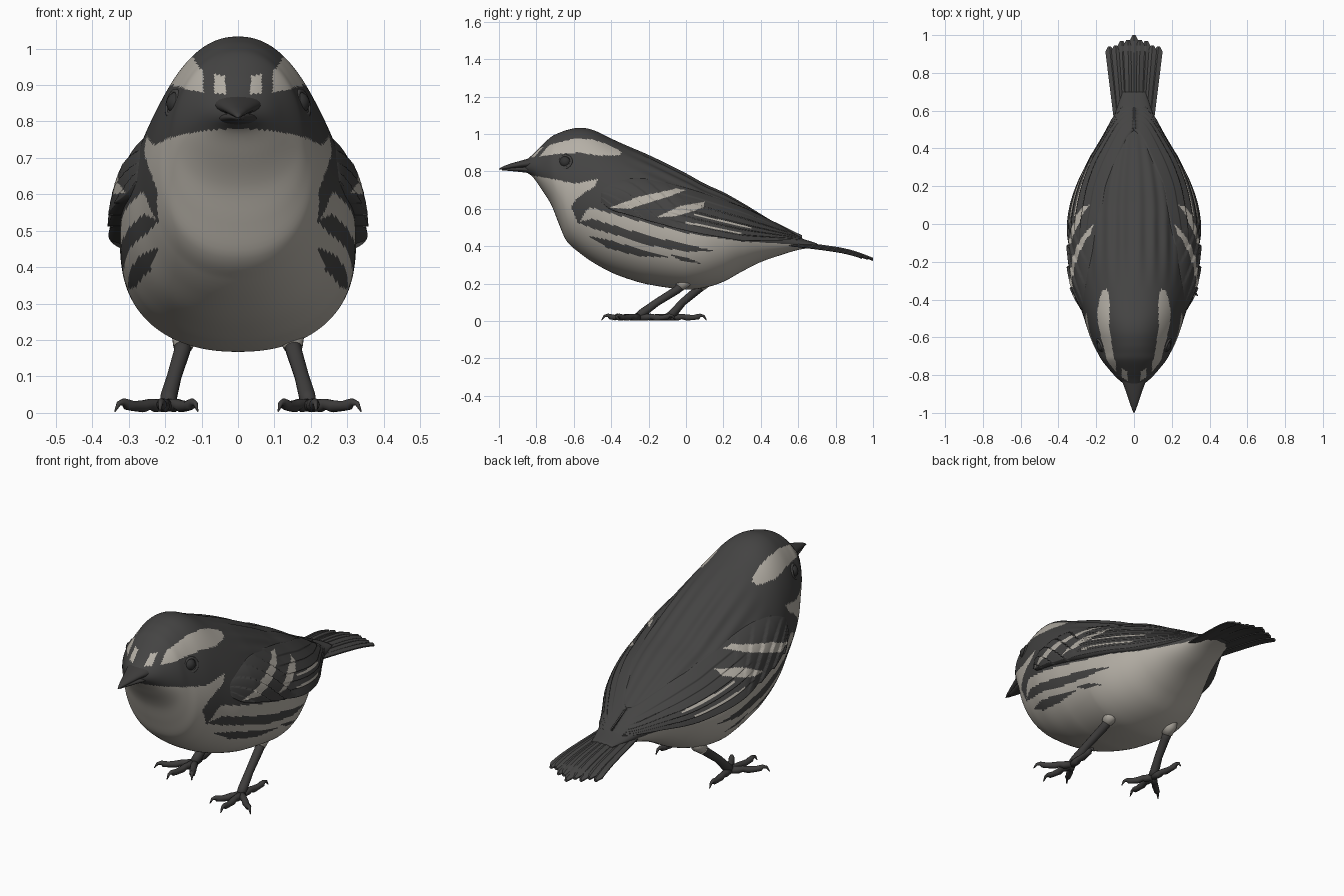
import bpy, bmesh, math
from mathutils import Vector

if "Cube" in bpy.data.objects:
    bpy.data.objects.remove(bpy.data.objects["Cube"])


def material(name, rgb):
    m = bpy.data.materials.new(name)
    m.diffuse_color = (*rgb, 1)
    m.use_nodes = True
    m.node_tree.nodes["Principled BSDF"].inputs["Base Color"].default_value = m.diffuse_color
    return m


DARK = material("charcoal feathers", (0.058, 0.057, 0.056))
LIGHT = material("pale feathers", (0.46, 0.43, 0.38))
HORN = material("dark horn", (0.048, 0.046, 0.045))
BLACK = material("eye black", (0.035, 0.035, 0.035))


def interp(table, t):
    """Smooth (Hermite) interpolation of rows (t, a, b, ...)."""
    n = len(table)
    t = min(max(t, table[0][0]), table[-1][0])
    i = max(k for k in range(n - 1) if table[k][0] <= t)
    p, q = table[i], table[i + 1]
    o, r = table[max(i - 1, 0)], table[min(i + 2, n - 1)]
    d = q[0] - p[0]
    s = (t - p[0]) / d
    out = []
    for k in range(1, len(p)):
        m0, m1 = (q[k] - o[k]) / (q[0] - o[0]) * d, (r[k] - p[k]) / (r[0] - p[0]) * d
        out.append((2*s**3 - 3*s*s + 1) * p[k] + (s**3 - 2*s*s + s) * m0
                   + (3*s*s - 2*s**3) * q[k] + (s**3 - s*s) * m1)
    return out


def inside(poly, y, z):
    hit = False
    for (a, b), (c, d) in zip(poly, poly[1:] + poly[:1]):
        if (b > z) != (d > z) and y < (c - a) * (z - b) / (d - b) + a:
            hit = not hit
    return hit


def loft(name, rings, mats, closed=True, rule=None, smooth=True, mirror=False):
    bm = bmesh.new()
    vs = [[bm.verts.new(p) for p in r] for r in rings]
    n = len(rings[0])
    for a, b in zip(vs, vs[1:]):
        for j in range(n if closed else n - 1):
            k = (j + 1) % n
            bm.faces.new((a[j], a[k], b[k], b[j]))
    if closed:
        bm.faces.new(vs[0])
        bm.faces.new(vs[-1])
    bmesh.ops.recalc_face_normals(bm, faces=bm.faces)
    for f in bm.faces:
        f.smooth = smooth
        if rule:
            f.material_index = rule(f.calc_center_median())
    me = bpy.data.meshes.new(name)
    bm.to_mesh(me)
    bm.free()
    for m in mats:
        me.materials.append(m)
    ob = bpy.data.objects.new(name, me)
    bpy.context.collection.objects.link(ob)
    if mirror:
        ob.modifiers.new("mirror", 'MIRROR')
    return ob


def tube(name, pts, mat, sides=10):
    """Round tube through (x, y, z, radius) points."""
    ps = [Vector(p[:3]) for p in pts]
    rings = []
    for i, p in enumerate(ps):
        d = (ps[min(i + 1, len(ps) - 1)] - ps[max(i - 1, 0)]).normalized()
        side = d.cross(Vector((0.0, 0.05, 1))).normalized()
        up = side.cross(d)
        rings.append([p + pts[i][3] * (side * math.cos(a) + up * math.sin(a))
                      for a in (2 * math.pi * j / sides for j in range(sides))])
    return loft(name, rings, [mat])


# Body and head: y, top z, bottom z, half width
BODY = [(-.86, .855, .80, .035), (-.82, .89, .77, .085), (-.78, .93, .715, .122),
        (-.72, .985, .62, .17), (-.68, 1.005, .52, .192), (-.64, 1.02, .43, .213),
        (-.57, 1.033, .365, .24), (-.5, 1.022, .315, .262), (-.4, .975, .26, .293),
        (-.3, .93, .222, .311), (-.2, .885, .195, .32), (0, .785, .168, .318),
        (.1, .73, .178, .303), (.2, .685, .21, .27), (.3, .63, .265, .225),
        (.4, .57, .315, .175), (.5, .51, .35, .13), (.6, .45, .38, .095), (.7, .415, .395, .06)]


def pear(y, c):
    """Narrows the upper half of the front of the bird."""
    return 1 - .13 * c * max(0, min(1, (.3 - y) / .3))


def half_width(y, z):
    top, bot, w = interp(BODY, y)
    c = max(-1, min(1, (z - (top + bot) / 2) / ((top - bot) / 2)))
    return w * (1 - c * c) ** .45 * pear(y, c)


# Plumage regions in side view (y, z)
UNDER = [(-.9, .79), (-.8, .775), (-.7, .755), (-.59, .735), (-.47, .76), (-.49, .72), (-.58, .66),
         (-.615, .61), (-.575, .52), (-.53, .60), (-.5, .605), (-.4, .575), (-.2, .52), (0, .47),
         (.3, .425), (.66, .405), (.8, .3), (.8, 0), (-1, 0)]
BROW = [(-.83, .875), (-.78, .925), (-.68, .955), (-.59, .977), (-.5, .97), (-.42, .945),
        (-.345, .905), (-.35, .885), (-.46, .885), (-.58, .9), (-.67, .895), (-.78, .88)]
STREAKS = [[(-.59, .53), (-.5, .545), (-.4, .515), (-.2, .455), (0, .41), (.15, .375), (.0, .37),
            (-.2, .405), (-.36, .455), (-.5, .495)],
           [(-.52, .455), (-.42, .435), (-.25, .385), (-.08, .34), (-.25, .345), (-.42, .39)],
           [(-.1, .365), (.03, .33), (.08, .305), (-.03, .325)]]


def body_colour(c):
    x, y, z = abs(c.x), c.y, c.z
    if any(inside(s, y, z) for s in STREAKS):
        return 0
    if x > .032 and inside(BROW, y, z):
        return int(not (.065 < x < .095 and y < -.68))
    return int(inside(UNDER, y, z))


rings = []
for i in range(209):
    y = -.86 + 1.56 * i / 208
    top, bot, w = interp(BODY, y)
    zc, h = (top + bot) / 2, (top - bot) / 2
    fade = max(0, min(1, (y + .35) / .25, (.6 - y) / .2))
    ring = []
    for j in range(232):
        a = 2 * math.pi * j / 232
        s, c = math.sin(a), math.cos(a)
        k = 1 + .016 * fade * math.sin(24 * a) * max(0, c)     # back feather ridges
        ring.append((k * w * pear(y, c) * math.copysign(abs(s) ** .9, s), y, zc + k * h * c))
    rings.append(ring)
loft("body", rings, [DARK, LIGHT], rule=body_colour)

# Folded wings laid over the body: y, lower z, upper z
WING = [(-.46, .64, .70), (-.4, .595, .73), (-.3, .565, .755), (-.18, .53, .75), (.02, .478, .70),
        (.2, .445, .64), (.3, .43, .605), (.45, .43, .535), (.62, .435, .452)]
BARS = [[(-.41, .605), (-.25, .665), (-.05, .708), (0, .70), (-.12, .655), (-.3, .6)],
        [(-.16, .555), (-.03, .615), (.1, .638), (.09, .605), (-.05, .56)],
        [(.0, .52), (.3, .462), (.3, .472), (0, .532)],
        [(.04, .565), (.35, .493), (.35, .501), (.04, .575)]]
rings = []
for i in range(145):
    y = -.46 + 1.08 * i / 144
    lo, hi = interp(WING, y)
    fade = max(0, min(1, (y + .46) / .14)) ** .6 * max(.15, min(1, (.66 - y) / .3))
    row = [(half_width(y, lo) - .03, y, lo)]
    for j in range(57):
        u = j / 56
        z = lo + (hi - lo) * u
        quill = 1 - (u * 6) % 1                      # long flight feathers
        scale = (y * 9 + u * 3) % 1                  # short covert feathers
        mix = max(0, min(1, (y + .1) / .1))
        off = .03 * (1 - u ** 3) + .012 * (mix * quill + (1 - mix) * scale) * (1 - u ** 4)
        row.append((max(.004, half_width(y, z) - .004 + off * fade), y, z + .006 * u))
    row.append((max(.002, half_width(y, hi) - .03), y, hi - .01))
    rings.append(row)
loft("wing", rings, [DARK, LIGHT], closed=False, mirror=True,
     rule=lambda c: int(any(inside(b, c.y, c.z) for b in BARS)))

# Tail: overlapping fanned feathers
DROOP = [(.45, .435), (.6, .418), (.8, .392), (.9, .37), (1.0, .333)]
for i in range(-4, 5):
    end = 1.0 - .015 * abs(i) - (.01 if i % 2 else 0)
    rings = []
    for k in range(19):
        t = k / 18
        y = .45 + (end - .45) * t
        z = interp(DROOP, y)[0] - .003 * abs(i) + .003 * (i % 2)
        cx = i * (.019 + .0135 * t)
        hw = (.018 + .007 * t) * math.sqrt(max(.1, 1 - max(0, (t - .94) / .06) ** 2))
        rings.append([(cx - hw, y, z - .003), (cx, y, z + .005), (cx + hw, y, z - .003),
                      (cx + hw, y, z - .009), (cx, y, z - .012), (cx - hw, y, z - .009)])
    loft("tail_feather", rings, [DARK], smooth=False)

# Bill in two halves: y, centre z, half width, half height
UPPER = [(-.77, .85, .08, .04), (-.82, .846, .068, .029), (-.88, .838, .045, .02),
         (-.94, .827, .025, .014), (-.98, .818, .011, .008), (-1.0, .812, .002, .002)]
LOWER = [(-.77, .805, .072, .026), (-.82, .808, .06, .02), (-.88, .811, .038, .015),
         (-.94, .811, .02, .009), (-.985, .81, .004, .004)]
for name, prof in (("upper_bill", UPPER), ("lower_bill", LOWER)):
    loft(name, [[(w * math.cos(a), y, z + h * math.sin(a))
                 for a in (math.pi * j / 10 for j in range(20))] for y, z, w, h in prof], [HORN])

# Eyes with a raised lid ring
ex = half_width(-.645, .85)
for s in (-1, 1):
    bpy.ops.mesh.primitive_uv_sphere_add(segments=24, ring_count=16, radius=.032,
                                         location=(s * (ex - .018), -.645, .85))
    eye = bpy.context.object
    eye.name = "eye"
    eye.data.materials.append(BLACK)
    bpy.ops.mesh.primitive_torus_add(major_radius=.034, minor_radius=.007, major_segments=28,
                                     minor_segments=8, location=(s * (ex - .004), -.645, .85),
                                     rotation=(0, math.pi / 2 - s * .25, -s * .4))
    lid = bpy.context.object
    lid.name = "eyelid"
    lid.data.materials.append(DARK)
    for ob in (eye, lid):
        ob.data.shade_smooth()

# Legs and feet; the right foot stands further forward
TOES = [(-.065, -.11), (.015, -.155), (.11, -.10), (.015, .15)]
for s, hip, foot in ((1, -.02, -.25), (-1, .09, -.085)):
    tube("thigh_tuft", [(s * .14, hip + .04, .25, .03), (s * .145, hip + .015, .215, .038),
                        (s * .152, hip - .015, .18, .026)], LIGHT, 16)
    tube("leg", [(s * .145, hip + .02, .21, .026), (s * .155, hip - .03, .165, .022),
                 (s * .175, (hip + foot) / 2 - .02, .10, .02), (s * .19, foot + .02, .045, .023),
                 (s * .195, foot - .01, .022, .02)], HORN, 14)
    for dx, dy in TOES:
        at = lambda f, z, r: (s * (.195 + dx * f), foot + dy * f, z, r)
        tube("toe", [at(0, .022, .019), at(.3, .02, .018), at(.42, .024, .015), at(.6, .018, .017),
                     at(.85, .019, .014), at(1, .023, .015), at(1.08, .03, .01),
                     at(1.2, .026, .007), at(1.3, .004, .002)], HORN)
